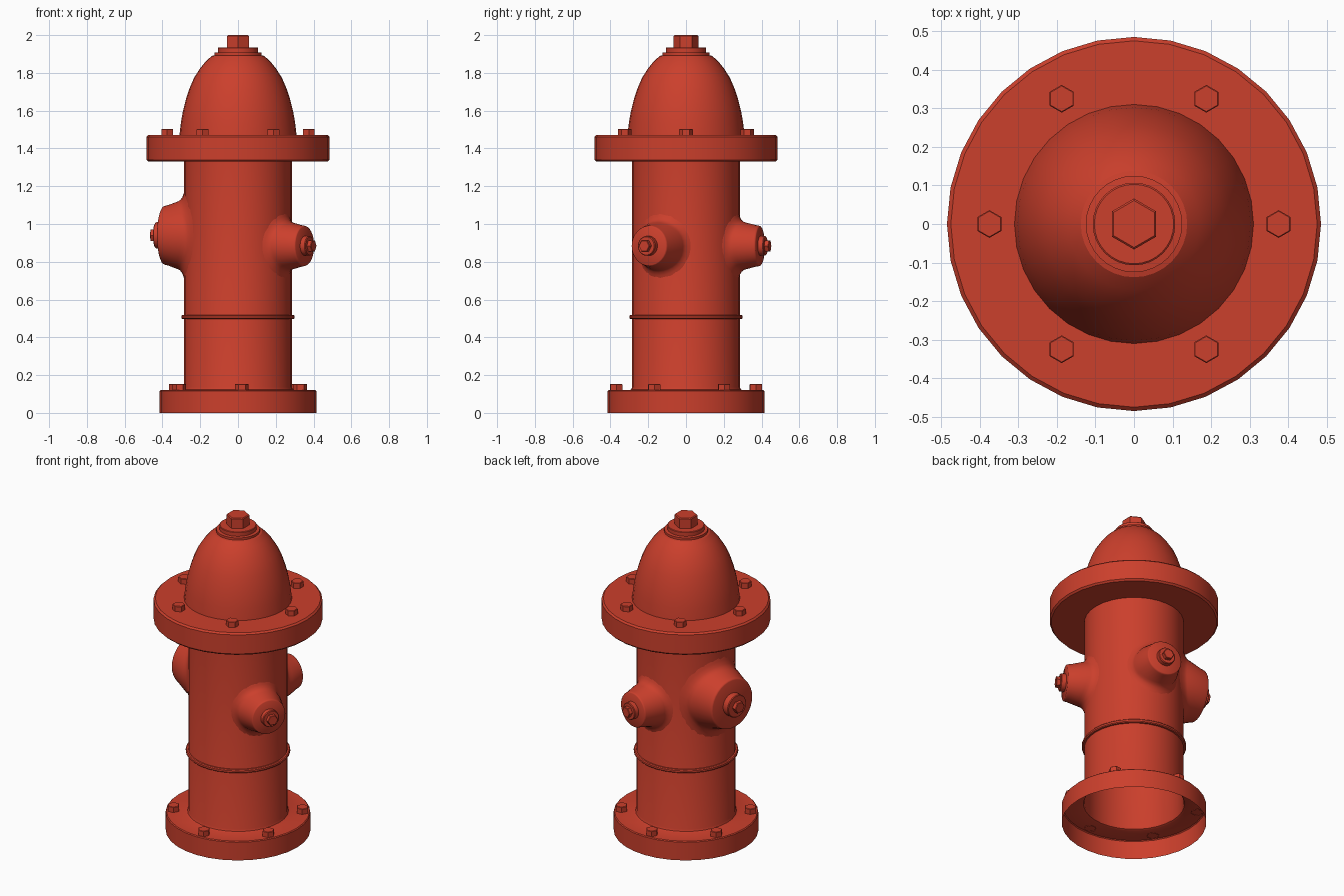
import bpy, bmesh
from math import sin, cos, pi, radians
from mathutils import Matrix

if "Cube" in bpy.data.objects:
    bpy.data.objects.remove(bpy.data.objects["Cube"])

SEG = 32
BODY_R = 0.285
red = bpy.data.materials.new("red_paint")
red.diffuse_color = (0.6, 0.05, 0.025, 1)
red.use_nodes = True
red.node_tree.nodes["Principled BSDF"].inputs["Base Color"].default_value = red.diffuse_color


def finish(name, bm, angle=35):
    me = bpy.data.meshes.new(name)
    bm.to_mesh(me)
    bm.free()
    ob = bpy.data.objects.new(name, me)
    bpy.context.collection.objects.link(ob)
    me.materials.append(red)
    bpy.ops.object.select_all(action='DESELECT')
    ob.select_set(True)
    bpy.context.view_layer.objects.active = ob
    bpy.ops.object.shade_smooth_by_angle(angle=radians(angle))
    return ob


def skin(bm, rings, cap=False):
    """Bridge rings of points with quads, optionally closing the last ring."""
    vs = [[bm.verts.new(p) for p in ring] for ring in rings]
    n = len(vs[0])
    for a, b in zip(vs, vs[1:]):
        for j in range(n):
            k = (j + 1) % n
            bm.faces.new((a[j], a[k], b[k], b[j]))
    if cap:
        bm.faces.new(vs[-1])


def lathe(name, profile, cap=False, seg=SEG, mat=None):
    bm = bmesh.new()
    skin(bm, [[(r * cos(2 * pi * j / seg), r * sin(2 * pi * j / seg), z)
               for j in range(seg)] for r, z in profile], cap)
    if mat:
        bm.transform(mat)
    return finish(name, bm)


def hex_nut(name, r, h, mat):
    b = r * 0.08
    return lathe(name, [(r, 0), (r, h - b), (r - b, h)], True, 6,
                 mat @ Matrix.Rotation(pi / 6, 4, 'Z'))


# Open-bottomed base flange and barrel
lathe("base_and_barrel", [
    (0.415, 0), (0.415, 0.115), (0.41, 0.12), (0.30, 0.12), (0.29, 0.125),
    (BODY_R, 0.137), (BODY_R, 1.335)])

# Thin band around the barrel
lathe("barrel_band", [(0.284, 0.497), (0.295, 0.497), (0.30, 0.502),
                      (0.30, 0.513), (0.295, 0.518), (0.284, 0.518)])

# Bonnet flange
lathe("bonnet_flange", [
    (BODY_R, 1.33), (0.475, 1.33), (0.485, 1.34), (0.485, 1.46),
    (0.475, 1.47), (0.305, 1.47)])

# Domed bonnet with stepped collar
lathe("bonnet", [
    (0.31, 1.47), (0.302, 1.54), (0.291, 1.60), (0.276, 1.66), (0.256, 1.72),
    (0.232, 1.775), (0.20, 1.825), (0.17, 1.862), (0.138, 1.89)])
lathe("bonnet_collar", [
    (0.138, 1.89), (0.125, 1.893), (0.125, 1.907), (0.107, 1.909),
    (0.107, 1.932), (0.103, 1.935)], True)
hex_nut("operating_nut", 0.066, 0.07, Matrix.Translation((0, 0, 1.93)))

# Flange bolts
for label, rad, z, start in (("bonnet", 0.375, 1.468, 0), ("base", 0.37, 0.118, 33)):
    for i in range(6):
        m = (Matrix.Rotation(radians(start + 60 * i), 4, 'Z')
             @ Matrix.Translation((rad, 0, z)))
        hex_nut(f"{label}_bolt_{i + 1}", 0.036, 0.036, m)


def nozzle(name, azimuth, z, r, reach, washer_r, washer_h, nut_r, tip):
    """Conical outlet whose foot flares smoothly onto the barrel."""
    place = Matrix.Rotation(radians(azimuth), 4, 'Z') @ Matrix.Translation((0, 0, z))
    ts = [2 * pi * j / SEG for j in range(SEG)]
    rings = []
    # flare rings wrap around the barrel
    for k, d in ((1.65, -0.004), (1.45, 0.003), (1.30, 0.012), (1.20, 0.025), (1.15, 0.04)):
        ring = []
        for t in ts:
            a = r * k * cos(t) / BODY_R
            ring.append(((BODY_R + d) * cos(a), (BODY_R + d) * sin(a), r * k * sin(t)))
        rings.append(ring)
    # straight rings up to the flat end
    for k, x in ((1.02, reach - 0.025), (1.0, reach - 0.01), (0.98, reach - 0.003), (0.94, reach)):
        rings.append([(x, r * k * cos(t), r * k * sin(t)) for t in ts])
    bm = bmesh.new()
    skin(bm, rings, True)
    bm.transform(place)
    finish(name, bm, 50)
    # washer and hex nut on the end
    axis = place @ Matrix.Translation((reach - 0.002, 0, 0)) @ Matrix.Rotation(pi / 2, 4, 'Y')
    lathe(name + "_washer", [(washer_r, 0), (washer_r, washer_h - 0.004),
                             (washer_r - 0.004, washer_h)], True, SEG, axis)
    hex_nut(name + "_nut", nut_r, tip - reach, axis)


nozzle("side_nozzle_front", -29, 0.884, 0.108, 0.405, 0.052, 0.032, 0.033, 0.46)
nozzle("side_nozzle_back", 76, 0.884, 0.108, 0.405, 0.052, 0.032, 0.033, 0.46)
nozzle("large_nozzle", 166, 0.94, 0.157, 0.405, 0.07, 0.045, 0.036, 0.475)
